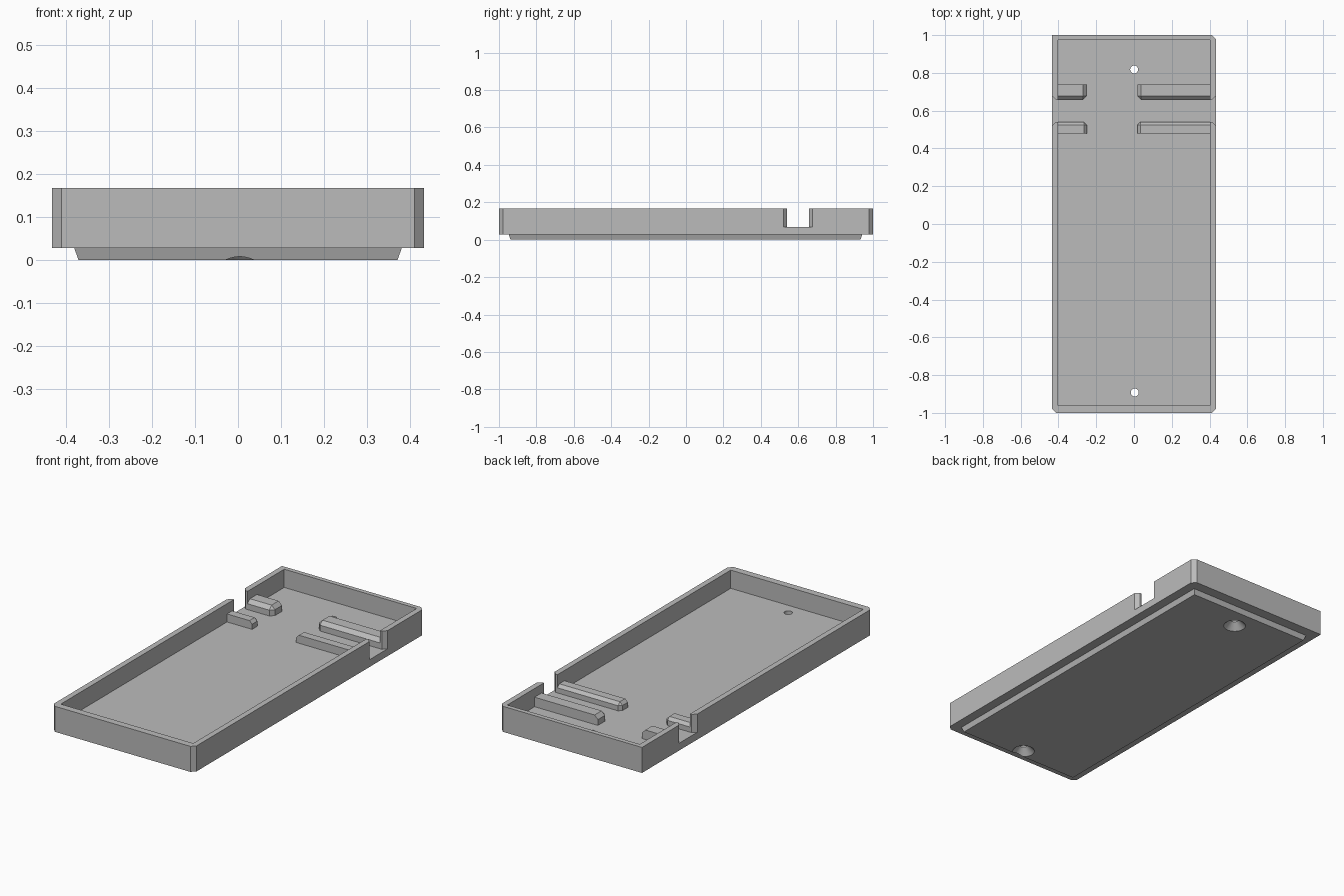
import bpy
import bmesh

cube = bpy.data.objects.get("Cube")
if cube:
    bpy.data.objects.remove(cube, do_unlink=True)

# Single plain grey
grey = bpy.data.materials.new("plain grey")
grey.use_nodes = True
grey.diffuse_color = (0.5, 0.5, 0.5, 1)
grey.node_tree.nodes["Principled BSDF"].inputs["Base Color"].default_value = (0.5, 0.5, 0.5, 1)

BASE, FLOOR, TOP = 0.028, 0.068, 0.168
HALF_W, INNER_W = 0.433, 0.402
NOTCH_FRONT, NOTCH_BACK = 0.54, 0.657


def finish(name, bm):
    bmesh.ops.recalc_face_normals(bm, faces=bm.faces[:])
    mesh = bpy.data.meshes.new(name)
    bm.to_mesh(mesh)
    bm.free()
    mesh.materials.append(grey)
    obj = bpy.data.objects.new(name, mesh)
    bpy.context.collection.objects.link(obj)
    return obj


def prism(name, outline, z0, z1, top_outline=None):
    """Solid between a bottom outline and a top outline."""
    bm = bmesh.new()
    low = [bm.verts.new((x, y, z0)) for x, y in outline]
    high = [bm.verts.new((x, y, z1)) for x, y in (top_outline or outline)]
    bm.faces.new(low)
    bm.faces.new(high)
    n = len(low)
    for i in range(n):
        j = (i + 1) % n
        bm.faces.new((low[i], low[j], high[j], high[i]))
    return finish(name, bm)


def cone(name, x, y, r0, r1, z0, z1):
    bm = bmesh.new()
    bmesh.ops.create_cone(bm, cap_ends=True, segments=40, radius1=r0, radius2=r1, depth=z1 - z0)
    bmesh.ops.translate(bm, verts=bm.verts[:], vec=(x, y, (z0 + z1) / 2))
    return finish(name, bm)


def combine(target, other, operation):
    mod = target.modifiers.new("boolean", 'BOOLEAN')
    mod.operation = operation
    mod.solver = 'EXACT'
    mod.object = other
    bpy.context.view_layer.objects.active = target
    bpy.ops.object.modifier_apply(modifier=mod.name)
    bpy.data.objects.remove(other, do_unlink=True)


def rect(x, y0, y1):
    return [(-x, y0), (x, y0), (x, y1), (-x, y1)]


# Tray body, with three chamfered corners and one square corner
c = 0.022
tray = prism("tray", [(-HALF_W + c, -1), (HALF_W - c, -1), (HALF_W, -1 + c), (HALF_W, 1 - c),
                      (HALF_W - c, 1), (-HALF_W, 1), (-HALF_W, -1 + c)], BASE, TOP)

# Tapered plate beneath the tray, overlapping into its floor
plate = prism("base_plate", rect(0.371, -0.938, 0.933), 0, 0.04, rect(0.385, -0.952, 0.947))
combine(tray, plate, 'UNION')

# Cavity and flared side notches cut as one outline
half = [(INNER_W, -0.962), (INNER_W, NOTCH_FRONT), (0.413, NOTCH_FRONT), (0.443, NOTCH_FRONT - 0.03),
        (0.443, NOTCH_BACK + 0.03), (0.413, NOTCH_BACK), (INNER_W, NOTCH_BACK), (INNER_W, 0.975)]
outline = half + [(-x, y) for x, y in reversed(half)]
combine(tray, prism("cavity_cutter", outline, FLOOR, TOP + 0.1), 'DIFFERENCE')

# Countersunk screw holes
for x, y in ((0.001, 0.818), (0.004, -0.892)):
    combine(tray, cone("hole_cutter", x, y, 0.021, 0.021, -0.05, 0.1), 'DIFFERENCE')
    combine(tray, cone("sink_cutter", x, y, 0.067, 0.018, -0.01, 0.039), 'DIFFERENCE')

bpy.ops.object.select_all(action='DESELECT')
tray.select_set(True)
bpy.context.view_layer.objects.active = tray
bpy.ops.object.shade_smooth_by_angle(angle=0.4)


def ridge(name, end_x, wall_x, channel_y, far_y, top, bevel):
    """Rib on the floor, bevelled on its channel side and its free end."""
    x0, x1 = sorted((end_x, wall_x))
    y0, y1 = sorted((channel_y, far_y))
    bm = bmesh.new()
    bmesh.ops.create_cube(bm, size=1)
    for v in bm.verts:
        v.co = (x1 if v.co.x > 0 else x0, y1 if v.co.y > 0 else y0,
                top if v.co.z > 0 else FLOOR - 0.005)

    def on(edge, axis, value):
        return all(abs(v.co[axis] - value) < 1e-4 for v in edge.verts)

    edges = [e for e in bm.edges
             if (on(e, 2, top) and (on(e, 0, end_x) or on(e, 1, channel_y)))
             or (on(e, 0, end_x) and on(e, 1, channel_y))]
    bmesh.ops.bevel(bm, geom=edges, offset=bevel, segments=1, affect='EDGES')
    return finish(name, bm)


# Guide ribs on either side of the channel
for side, end_x, wall_x in (("right", -0.25, -INNER_W), ("left", 0.018, INNER_W)):
    ridge("front_rib_" + side, end_x, wall_x, NOTCH_FRONT, 0.479, 0.112, 0.016)
    ridge("back_rib_" + side, end_x, wall_x, NOTCH_BACK, 0.738, 0.12, 0.02)
